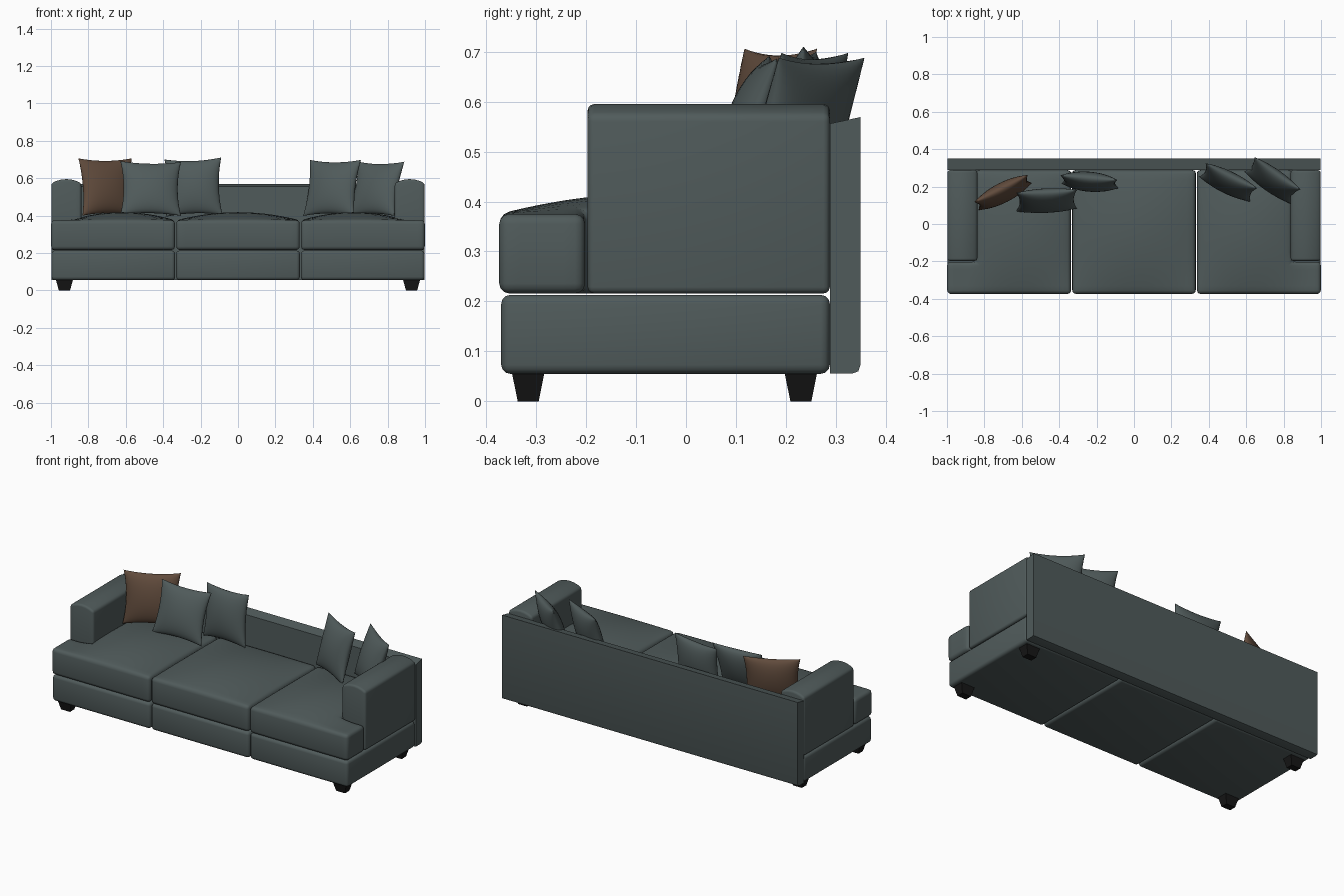
import bpy, bmesh, math
from mathutils import Matrix, Vector

if "Cube" in bpy.data.objects:
    bpy.data.objects.remove(bpy.data.objects["Cube"])


def material(name, rgb):
    m = bpy.data.materials.new(name)
    m.diffuse_color = (*rgb, 1)
    m.use_nodes = True
    m.node_tree.nodes["Principled BSDF"].inputs["Base Color"].default_value = m.diffuse_color
    return m


FABRIC = material("slate fabric", (0.08, 0.104, 0.104))
BROWN = material("brown fabric", (0.118, 0.07, 0.045))
BLACK = material("black wood", (0.008, 0.008, 0.008))


def finish(bm, name, mat, bevel=0.0, segs=3, angle=35):
    """Round the hard edges, make the object and shade it."""
    bmesh.ops.recalc_face_normals(bm, faces=bm.faces)
    bm.normal_update()
    if bevel:
        hard = [e for e in bm.edges if e.calc_face_angle(0) > math.radians(40)]
        bmesh.ops.bevel(bm, geom=hard, offset=bevel, segments=segs, profile=0.5,
                        affect='EDGES', clamp_overlap=True)
    me = bpy.data.meshes.new(name)
    bm.to_mesh(me)
    bm.free()
    me.materials.append(mat)
    ob = bpy.data.objects.new(name, me)
    bpy.context.collection.objects.link(ob)
    bpy.ops.object.select_all(action='DESELECT')
    ob.select_set(True)
    bpy.context.view_layer.objects.active = ob
    bpy.ops.object.shade_smooth_by_angle(angle=math.radians(angle))
    return ob


def span(a, b, n):
    return [a + (b - a) * i / n for i in range(n + 1)]


def slab(name, xs, ys, z0, top, bevel, skip=lambda x, y: False):
    """Block with a crowned top z = top(x, y); skipped cells leave a notch."""
    bm = bmesh.new()
    grid = {}

    def vert(i, j):
        if (i, j) not in grid:
            grid[i, j] = bm.verts.new((xs[i], ys[j], top(xs[i], ys[j])))
        return grid[i, j]

    for i in range(len(xs) - 1):
        for j in range(len(ys) - 1):
            if not skip((xs[i] + xs[i + 1]) / 2, (ys[j] + ys[j + 1]) / 2):
                bm.faces.new([vert(i, j), vert(i + 1, j), vert(i + 1, j + 1), vert(i, j + 1)])
    ext = bmesh.ops.extrude_face_region(bm, geom=bm.faces[:], use_keep_orig=True)
    for g in ext["geom"]:
        if isinstance(g, bmesh.types.BMVert):
            g.co.z = z0
    return finish(bm, name, FABRIC, bevel)


def crown(t, a, b):
    u = (2 * t - a - b) / (b - a)
    return max(0.0, 1 - u * u)


# base sections
for k, part in enumerate(("left", "middle", "right")):
    x0 = -1 + k * 2 / 3
    slab(part + "_base", [x0 + 0.003, x0 + 0.664], [-0.37, 0.288], 0.055,
         lambda x, y: 0.213, 0.018)

# seat cushions: plain middle one, notched side ones in front of the arms
YS = span(-0.374, -0.202, 4) + span(-0.202, 0.288, 10)[1:]


def seat_top(a, b):
    return lambda x, y: 0.375 + 0.043 * crown(x, a, b) * crown(y, -0.374, 0.288)


slab("middle_seat", span(-0.33, 0.33, 14), YS, 0.216, seat_top(-0.33, 0.33), 0.02)
for s, part in ((-1, "left"), (1, "right")):
    xs = sorted(s * x for x in span(0.337, 0.845, 11) + span(0.845, 0.999, 4)[1:])
    slab(part + "_seat", xs, YS, 0.216, seat_top(s * 0.337, s * 0.9), 0.02,
         lambda x, y: abs(x) > 0.845 and y > -0.202)

    # arms with a softly domed top
    a, b = sorted((s * 0.838, s * 0.998))
    slab(part + "_arm", span(a, b, 6), [-0.197, 0.288], 0.216,
         lambda x, y: 0.573 + 0.022 * crown(x, a, b), 0.013)

# back panel with sloping top
bm = bmesh.new()
profile = [(0.288, 0.056), (0.334, 0.056), (0.345, 0.06), (0.349, 0.072),
           (0.349, 0.569), (0.288, 0.556)]
face = bm.faces.new([bm.verts.new((-0.998, y, z)) for y, z in profile])
ext = bmesh.ops.extrude_face_region(bm, geom=[face], use_keep_orig=True)
bmesh.ops.translate(bm, vec=(1.996, 0, 0),
                    verts=[g for g in ext["geom"] if isinstance(g, bmesh.types.BMVert)])
finish(bm, "back_panel", FABRIC)

# tapered legs
for sx, px in ((-0.928, "left"), (0.928, "right")):
    for sy, py in ((-0.316, "front"), (0.23, "rear")):
        bm = bmesh.new()
        bmesh.ops.create_cube(bm, size=1)
        for v in bm.verts:
            up = v.co.z > 0
            v.co = Vector((sx + v.co.x * (0.091 if up else 0.06),
                           sy + v.co.y * (0.065 if up else 0.042),
                           0.057 if up else 0))
        finish(bm, f"{py}_{px}_leg", BLACK)


def pillow(name, mat, loc, w, h, yaw, lean, roll=0, t=0.1, n=18):
    """Stuffed cushion with pulled-out corners, leaning backwards."""
    bm = bmesh.new()
    shared = {}
    s = [math.sin(math.pi / 2 * k) for k in span(-1, 1, n)]

    def vert(i, j, side):
        key = (i, j, 0 if i in (0, n) or j in (0, n) else side)
        if key not in shared:
            u, v = s[i], s[j]
            puff = ((1 - u * u) * (1 - v * v)) ** 0.5 if key[2] else 0
            shared[key] = bm.verts.new((w / 2 * u * (1 - 0.11 * (1 - v * v)),
                                        side * t / 2 * puff,
                                        h / 2 * v * (1 - 0.09 * (1 - u * u))))
        return shared[key]

    for side in (-1, 1):
        for i in range(n):
            for j in range(n):
                bm.faces.new([vert(i, j, side), vert(i + 1, j, side),
                              vert(i + 1, j + 1, side), vert(i, j + 1, side)])
    rot = [Matrix.Rotation(math.radians(d), 4, ax)
           for d, ax in ((yaw, 'Z'), (-lean, 'X'), (roll, 'Y'))]
    bm.transform(Matrix.Translation(loc) @ rot[0] @ rot[1] @ rot[2])
    finish(bm, name, mat, angle=80)


# scatter pillows
pillow("brown_pillow", BROWN, (-0.70, 0.168, 0.553), 0.32, 0.31, 27, 9)
pillow("left_front_pillow", FABRIC, (-0.467, 0.125, 0.545), 0.325, 0.305, 3, 19, 1)
pillow("left_back_pillow", FABRIC, (-0.238, 0.226, 0.552), 0.305, 0.31, -5, 8, -2)
pillow("right_front_pillow", FABRIC, (0.503, 0.222, 0.548), 0.305, 0.31, -26, 15)
pillow("right_back_pillow", FABRIC, (0.74, 0.233, 0.543), 0.30, 0.305, -35, 18)
